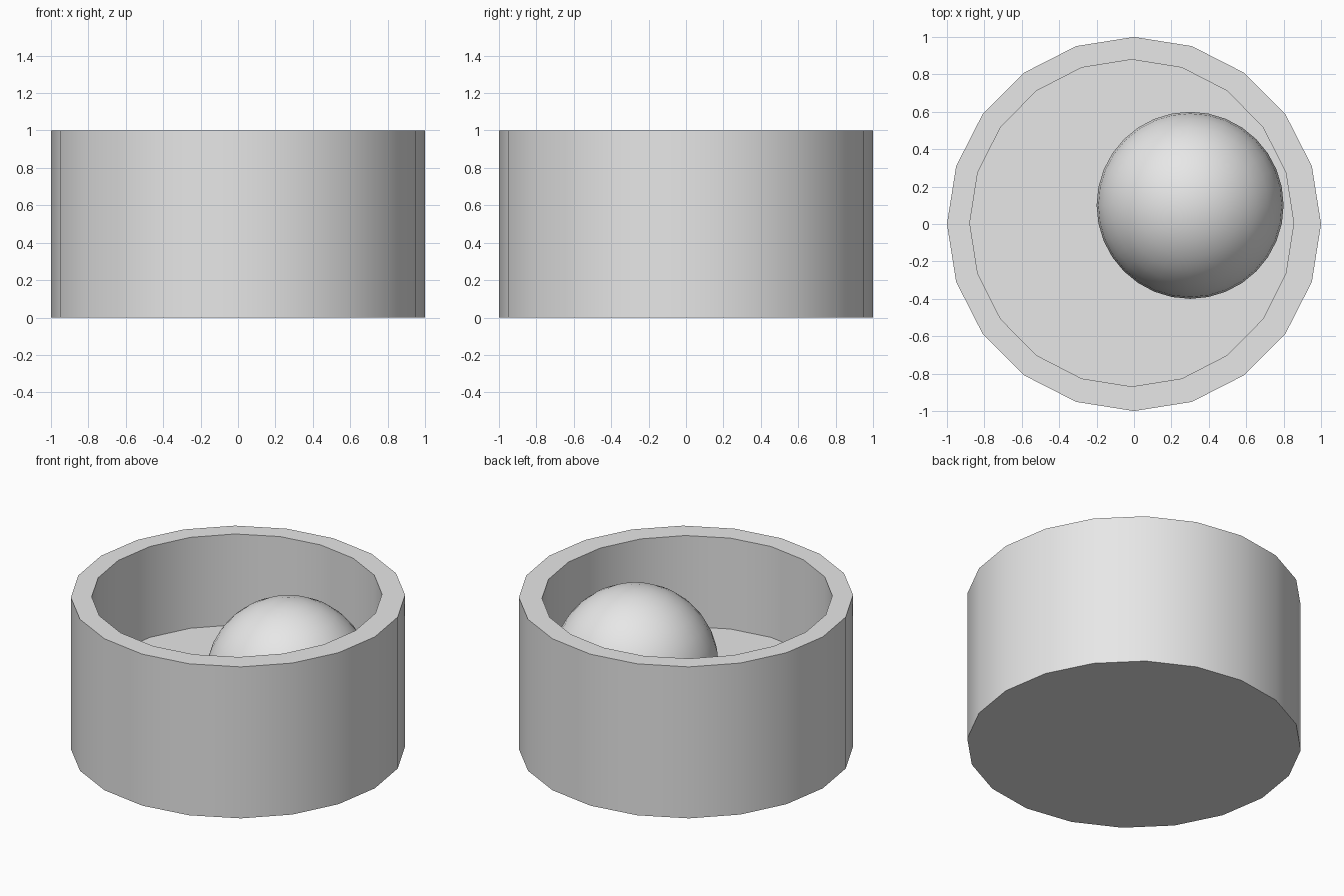
import bpy, bmesh, math

default = bpy.data.objects.get("Cube")
if default:
    bpy.data.objects.remove(default, do_unlink=True)

SIDES = 20

grey = bpy.data.materials.new("light_grey")
grey.use_nodes = True
grey.diffuse_color = (0.8, 0.8, 0.8, 1)
grey.node_tree.nodes["Principled BSDF"].inputs["Base Color"].default_value = (0.8, 0.8, 0.8, 1)


def ring(bm, cx, cy, rx, ry, z):
    """One loop of the bowl's cross-section."""
    angles = [2 * math.pi * i / SIDES for i in range(SIDES)]
    return [bm.verts.new((cx + rx * math.cos(a), cy + ry * math.sin(a), z)) for a in angles]


def finish(obj):
    obj.data.materials.append(grey)
    bpy.ops.object.select_all(action='DESELECT')
    obj.select_set(True)
    bpy.context.view_layer.objects.active = obj
    bpy.ops.object.shade_smooth_by_angle(angle=math.radians(30))


# Bowl: outer wall, rim, slightly off-centre hollow and raised floor
outer = (0, 0, 1, 1)
inner = (-0.012, 0.005, 0.866, 0.874)
bm = bmesh.new()
rings = [ring(bm, *outer, 0), ring(bm, *outer, 1), ring(bm, *inner, 1), ring(bm, *inner, 0.4)]
for low, high in zip(rings, rings[1:]):
    for i in range(SIDES):
        j = (i + 1) % SIDES
        bm.faces.new((low[i], low[j], high[j], high[i]))
bm.faces.new(rings[0][::-1])
bm.faces.new(rings[-1])
mesh = bpy.data.meshes.new("bowl")
bm.to_mesh(mesh)
bm.free()
bowl = bpy.data.objects.new("bowl", mesh)
bpy.context.collection.objects.link(bowl)
finish(bowl)

# Ball: sunk into the floor, level with the rim
bpy.ops.mesh.primitive_uv_sphere_add(segments=32, ring_count=16, radius=0.5, location=(0.3, 0.1, 0.5))
ball = bpy.context.object
ball.name = "ball"
finish(ball)
